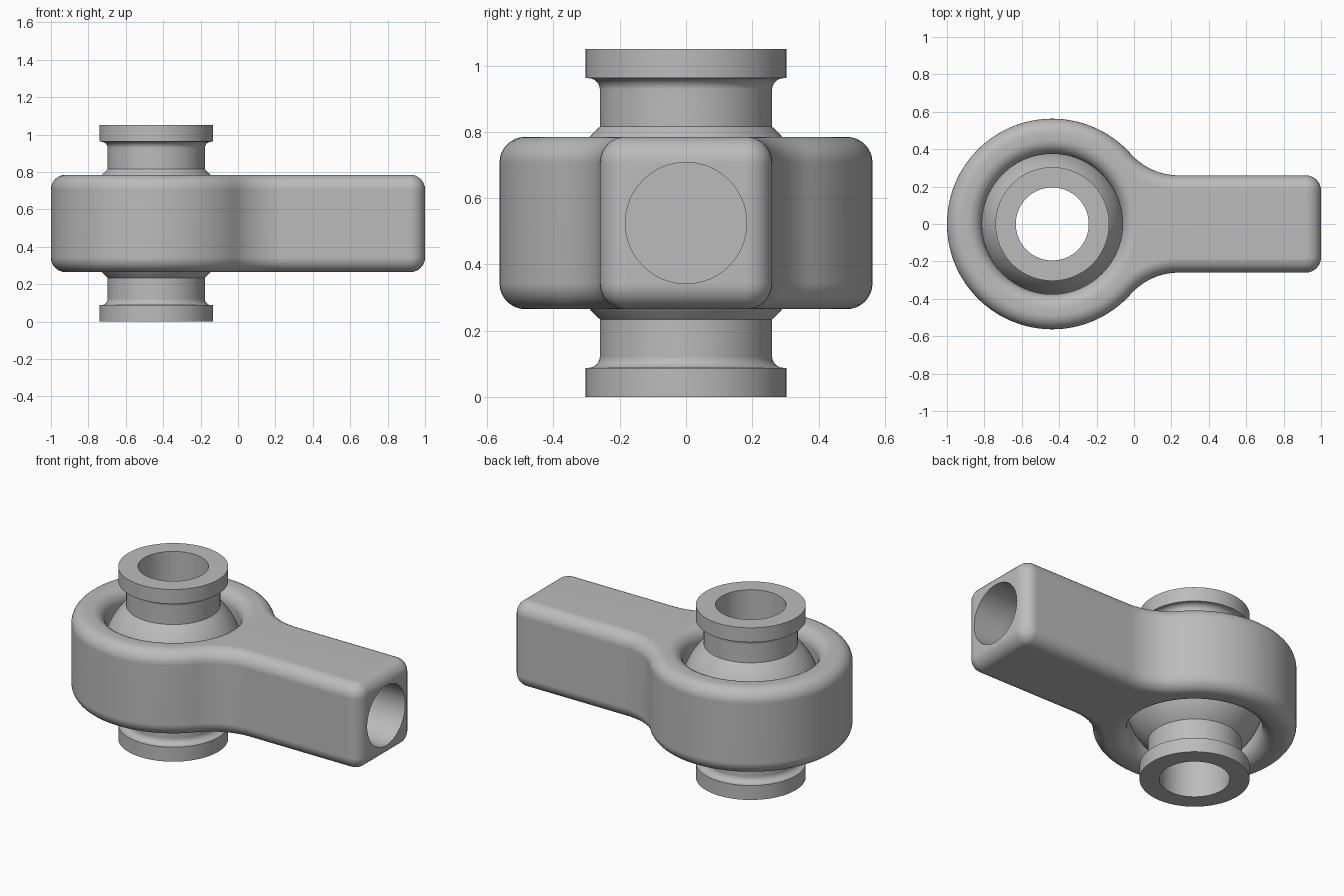
import bpy, bmesh
from math import sin, cos, pi, sqrt, atan2, radians

cube = bpy.data.objects.get("Cube")
if cube:
    bpy.data.objects.remove(cube)

steel = bpy.data.materials.new("grey steel")
steel.use_nodes = True
GREY = (0.5, 0.5, 0.5, 1)
steel.diffuse_color = GREY
steel.node_tree.nodes["Principled BSDF"].inputs["Base Color"].default_value = GREY

CX, CZ = -0.437, 0.525      # centre of the eye
EYE_R, BORE_R = 0.563, 0.375
HALF_W, HALF_H = 0.26, 0.26
NECK_X, NECK_R = 0.24, 0.345
ROUND = 0.078               # edge rounding
SEG = 96


def arc(x, y, r, a0, a1, n):
    return [(x + r * cos(a0 + (a1 - a0) * i / n), y + r * sin(a0 + (a1 - a0) * i / n))
            for i in range(n + 1)]


def finish(bm, name):
    bmesh.ops.recalc_face_normals(bm, faces=bm.faces)
    mesh = bpy.data.meshes.new(name)
    bm.to_mesh(mesh)
    bm.free()
    mesh.materials.append(steel)
    ob = bpy.data.objects.new(name, mesh)
    bpy.context.collection.objects.link(ob)
    return ob


def smooth(ob):
    bpy.ops.object.select_all(action='DESELECT')
    ob.select_set(True)
    bpy.context.view_layer.objects.active = ob
    bpy.ops.object.shade_smooth_by_angle(angle=radians(30))
    mod = ob.modifiers.new("face weighted shading", 'WEIGHTED_NORMAL')
    mod.keep_sharp = True


def bridge(bm, a, b):
    for i in range(len(a)):
        j = (i + 1) % len(a)
        bm.faces.new((a[i], a[j], b[j], b[i]))


def outline(d):
    """Eye, neck fillet and shank seen from above, shrunk by d."""
    ny = HALF_W + NECK_R
    t = atan2(ny, NECK_X - CX)
    c = ROUND + 0.004
    half = arc(1 - c, HALF_W - c, c - d, 0, pi / 2, 8)
    half += arc(NECK_X, ny, NECK_R + d, -pi / 2, t - pi, 16)
    half += arc(CX, 0, EYE_R - d, t, pi, 48)[1:]
    return half + [(x, -y) for x, y in half[-2::-1]]


# Housing: rounded layers from bottom to top, with the eye bored through
steps = [(ROUND * (1 - cos(a)), HALF_H - ROUND + ROUND * sin(a))
         for a in (pi / 2 * i / 8 for i in range(9))]
layers = [(d, -z) for d, z in reversed(steps)] + steps
bm = bmesh.new()
outer, inner = [], []
for d, z in layers:
    outer.append([bm.verts.new((x, y, CZ + z)) for x, y in outline(d)])
    ring = arc(CX, 0, BORE_R + d, 0, 2 * pi, SEG)[:-1]
    inner.append([bm.verts.new((x, y, CZ + z)) for x, y in ring])
for loops in (outer, inner):
    for a, b in zip(loops, loops[1:]):
        bridge(bm, a, b)
for k in (0, -1):
    rim = [e for e in bm.edges if e.is_boundary
           and all(abs(v.co.z - outer[k][0].co.z) < 1e-5 for v in e.verts)]
    bmesh.ops.triangle_fill(bm, edges=rim, use_beauty=True)
housing = finish(bm, "rod_end_housing")

# Round socket bored into the end of the shank
bm = bmesh.new()
rings = [[bm.verts.new((x, y, CZ + z)) for y, z in arc(0, 0, 0.183, 0, 2 * pi, 64)[:-1]]
         for x in (0.2, 1.2)]
bridge(bm, *rings)
for r in rings:
    bm.faces.new(r)
cutter = finish(bm, "socket_cutter")
cutter.hide_render = True
cut = housing.modifiers.new("socket", 'BOOLEAN')
cut.operation = 'DIFFERENCE'
cut.solver = 'EXACT'
cut.object = cutter
bpy.context.view_layer.objects.active = housing
bpy.ops.object.modifier_apply(modifier=cut.name)
bpy.data.objects.remove(cutter)
smooth(housing)

# Ball with grooved necks and end collars, turned around its bore
BALL_R, NECK, COLLAR, HOLE, TOP, FLANGE = 0.39, 0.26, 0.304, 0.195, 0.525, 0.437
f = 0.034
a = atan2(sqrt(BALL_R ** 2 - NECK ** 2), NECK)
upper = arc(0, 0, BALL_R, 0, a, 14)
upper += arc(NECK + f, FLANGE - f, f, pi, pi / 2, 6)
upper += [(COLLAR, FLANGE), (COLLAR, TOP), (HOLE, TOP)]
profile = [(r, -z) for r, z in upper[:0:-1]] + upper
bm = bmesh.new()
cols = []
for i in range(SEG):
    t = 2 * pi * i / SEG
    cols.append([bm.verts.new((CX + r * cos(t), r * sin(t), CZ + z)) for r, z in profile])
for i in range(SEG):
    bridge(bm, cols[i], cols[(i + 1) % SEG])
smooth(finish(bm, "swivel_ball"))
